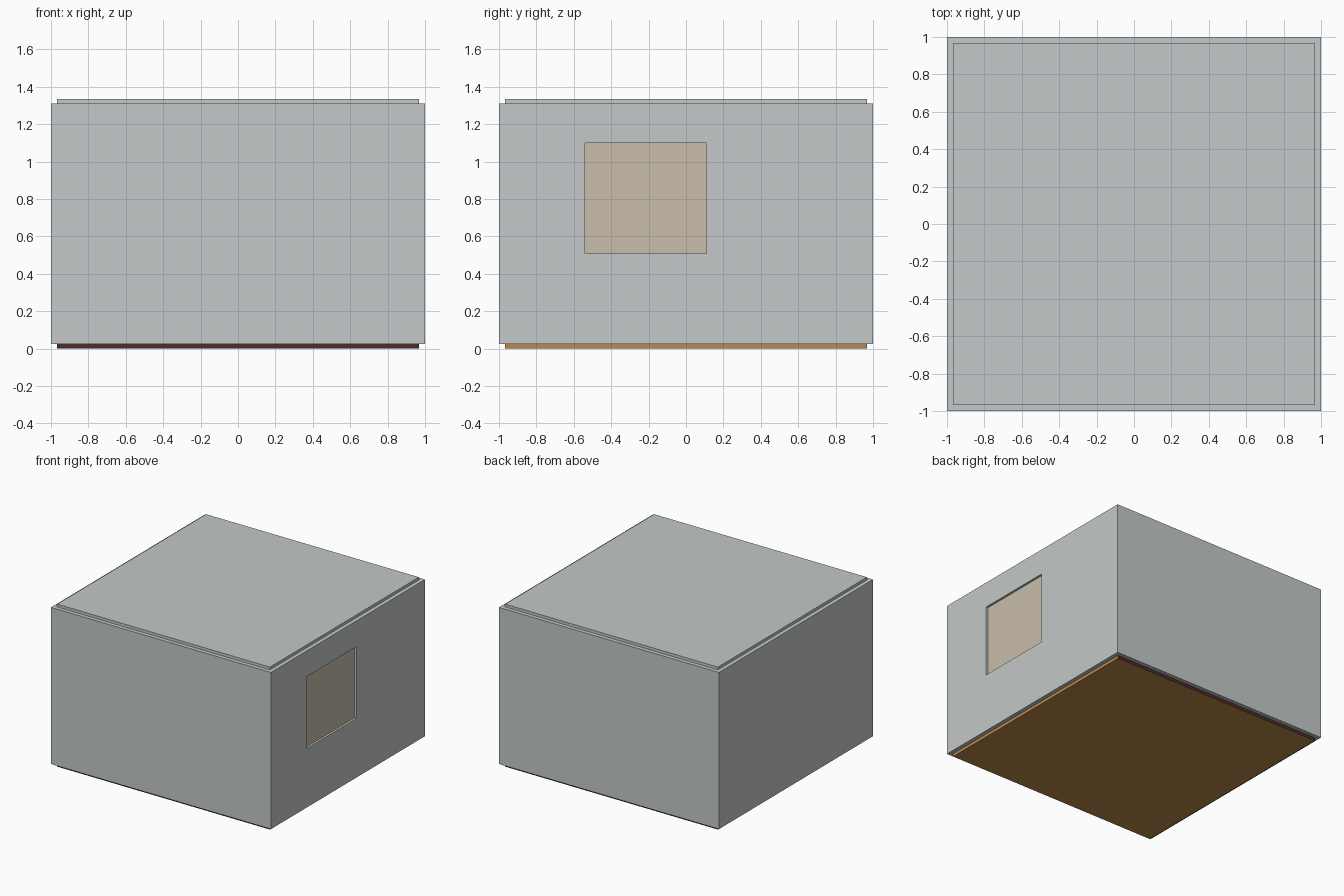
import bpy, bmesh
from mathutils import Matrix, Vector

if "Cube" in bpy.data.objects:
    bpy.data.objects.remove(bpy.data.objects["Cube"])


def material(name, rgb):
    m = bpy.data.materials.new(name)
    m.diffuse_color = (*rgb, 1)
    m.use_nodes = True
    m.node_tree.nodes["Principled BSDF"].inputs["Base Color"].default_value = m.diffuse_color
    return m


GREY = material("pale grey plaster", (0.546, 0.584, 0.578))
CREAM = material("cream panel", (0.584, 0.515, 0.413))
GOLD = material("golden wood", (0.491, 0.25, 0.068))
DARK = material("dark red wood", (0.070, 0.026, 0.023))


def box_mesh(half, z0, z1):
    bm = bmesh.new()
    mat = Matrix.Translation((0, 0, (z0 + z1) / 2)) @ Matrix.Diagonal((2 * half, 2 * half, z1 - z0, 1))
    bmesh.ops.create_cube(bm, size=1, matrix=mat)
    return bm


def finish(bm, name, mats):
    bm.normal_update()
    me = bpy.data.meshes.new(name)
    bm.to_mesh(me)
    bm.free()
    for m in mats:
        me.materials.append(m)
    ob = bpy.data.objects.new(name, me)
    bpy.context.collection.objects.link(ob)
    return ob


# Main room block, with a shallow recessed panel cut into the right wall
Y0, Y1, Z0, Z1, DEPTH = -0.54, 0.11, 0.51, 1.10, 0.018
bm = box_mesh(1.0, 0.025, 1.312)
for axis, value in ((1, Y0), (1, Y1), (2, Z0), (2, Z1)):
    normal, point = Vector((0, 0, 0)), Vector((0, 0, 0))
    normal[axis], point[axis] = 1, value
    bmesh.ops.bisect_plane(bm, geom=bm.verts[:] + bm.edges[:] + bm.faces[:],
                           plane_co=point, plane_no=normal)
bm.normal_update()
panel = next(f for f in bm.faces if f.normal.x > 0.9
             and Y0 < f.calc_center_median().y < Y1 and Z0 < f.calc_center_median().z < Z1)
new = bmesh.ops.extrude_discrete_faces(bm, faces=[panel])["faces"][0]
new.material_index = 1
bmesh.ops.translate(bm, vec=(-DEPTH, 0, 0), verts=new.verts[:])
finish(bm, "room_walls", [GREY, CREAM])

# Raised ceiling slab
finish(bm=box_mesh(0.967, 1.312, 1.335), name="ceiling_slab", mats=[GREY])

# Floor slab: golden wood with dark front and back edges
bm = box_mesh(0.967, 0.0, 0.025)
bm.normal_update()
for f in bm.faces:
    f.material_index = 1 if abs(f.normal.y) > 0.9 else 0
finish(bm, "floor_slab", [GOLD, DARK])
